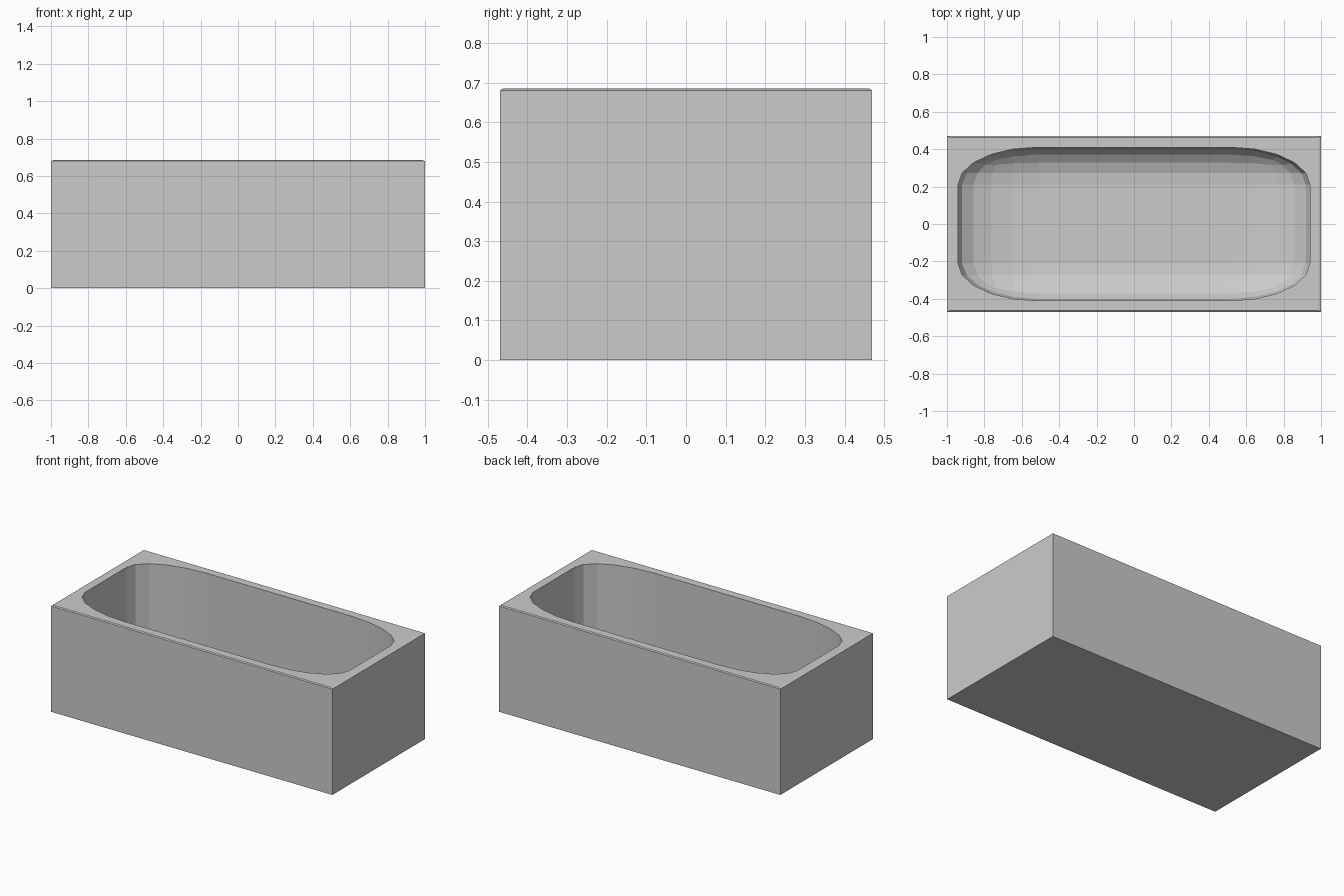
import bpy, bmesh

if "Cube" in bpy.data.objects:
    bpy.data.objects.remove(bpy.data.objects["Cube"])

L, W, H = 2.0, 0.94, 0.685        # outer length, width, height
FLOOR = 0.06                      # thickness under the basin


def box(name, half_x, half_y, z0, z1, edge_filter, width, segments, stretch):
    """Box bevelled with a round profile, stretched afterwards along x and z."""
    sx, sz = stretch
    bm = bmesh.new()
    bmesh.ops.create_cube(bm, size=2)
    for v in bm.verts:
        v.co.x *= half_x / sx
        v.co.y *= half_y
        v.co.z = (z1 if v.co.z > 0 else z0) / sz
    bmesh.ops.bevel(bm, geom=[e for e in bm.edges if edge_filter(e, z1 / sz)],
                    offset=width, segments=segments, profile=0.5,
                    affect='EDGES', clamp_overlap=False)
    for v in bm.verts:
        v.co.x *= sx
        v.co.z *= sz
    bmesh.ops.recalc_face_normals(bm, faces=bm.faces)
    mesh = bpy.data.meshes.new(name)
    bm.to_mesh(mesh)
    bm.free()
    ob = bpy.data.objects.new(name, mesh)
    bpy.context.collection.objects.link(ob)
    return ob


stretch = (L / W, H / W)

# Outer tub block with a tiny chamfer round the top edge
tub = box("bathtub", L / 2, W / 2, 0, H,
          lambda e, top: all(abs(v.co.z - top) < 1e-5 for v in e.verts),
          0.007, 1, stretch)

# Rounded basin, cut out of the block
basin = box("basin_cutter", 0.94, 0.41, FLOOR, 1.1,
            lambda e, top: True, 0.2, 5, stretch)
basin.hide_render = True

cut = tub.modifiers.new("basin", 'BOOLEAN')
cut.operation = 'DIFFERENCE'
cut.solver = 'EXACT'
cut.object = basin

# Apply the cut and drop the cutter
bpy.context.view_layer.objects.active = tub
tub.select_set(True)
bpy.ops.object.modifier_apply(modifier=cut.name)
bpy.data.objects.remove(basin)
